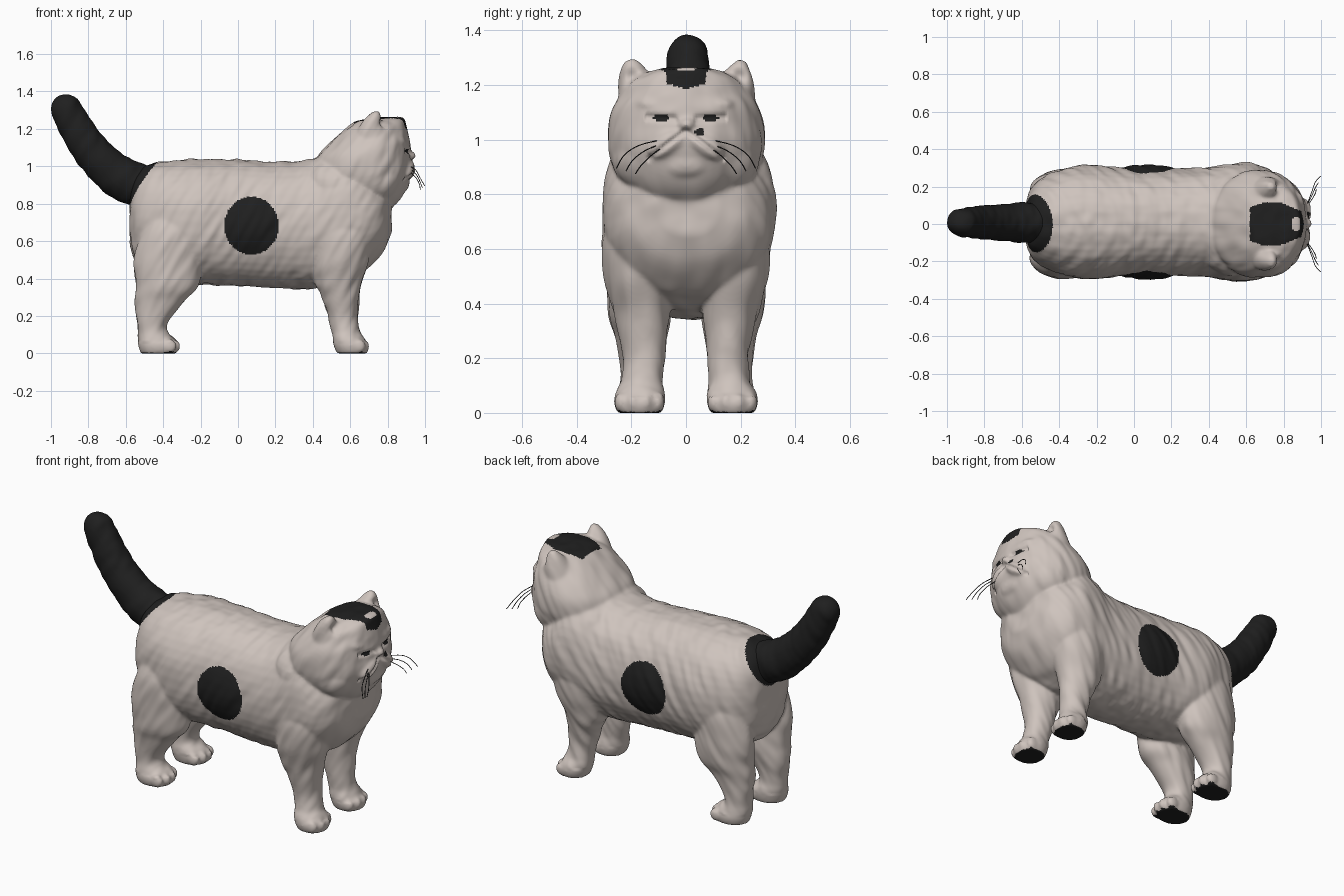
import bpy, bmesh, math
from mathutils import Vector, Matrix, noise

if "Cube" in bpy.data.objects:
    bpy.data.objects.remove(bpy.data.objects["Cube"])


def material(name, rgb):
    m = bpy.data.materials.new(name)
    m.diffuse_color = (*rgb, 1)
    m.use_nodes = True
    m.node_tree.nodes["Principled BSDF"].inputs["Base Color"].default_value = m.diffuse_color
    return m


CREAM = material("cream fur", (0.62, 0.55, 0.51))
BLACK = material("black fur", (0.014, 0.014, 0.014))


def resample(rows, steps=6):
    """Catmull-Rom interpolation of rows of numbers."""
    p = [rows[0]] + list(rows) + [rows[-1]]
    out = []
    for i in range(1, len(p) - 2):
        for k in range(steps):
            t = k / steps
            out.append([0.5 * (2 * b + (c - a) * t + (2 * a - 5 * b + 4 * c - d) * t * t
                               + (3 * b - a - 3 * c + d) * t ** 3)
                        for a, b, c, d in zip(*p[i - 1:i + 3])])
    return out + [list(rows[-1])]


def loft(bm, rings):
    """Skin closed rings of points and cap both ends."""
    vs = [[bm.verts.new(co) for co in r] for r in rings]
    n = len(vs[0])
    for a, b in zip(vs, vs[1:]):
        for i in range(n):
            bm.faces.new((a[i], a[(i + 1) % n], b[(i + 1) % n], b[i]))
    bm.faces.new(vs[0][::-1])
    bm.faces.new(vs[-1])


def oval(rx, ry, power, n=40):
    """Superellipse outline."""
    pts = []
    for i in range(n):
        c, s = math.cos(2 * math.pi * i / n), math.sin(2 * math.pi * i / n)
        pts.append((rx * math.copysign(abs(c) ** (2 / power), c),
                    ry * math.copysign(abs(s) ** (2 / power), s)))
    return pts


def column(bm, rows, power=2.1):
    """Stack of horizontal ovals: rows of z, x, y, rx, ry."""
    loft(bm, [[(x + a, y + b, z) for a, b in oval(max(rx, .01), max(ry, .01), power)]
              for z, x, y, rx, ry in resample(rows)])


def blob(bm, centre, radii, rot=Matrix()):
    mat = Matrix.Translation(centre) @ rot @ Matrix.Diagonal((*radii, 1))
    bmesh.ops.create_uvsphere(bm, u_segments=24, v_segments=16, radius=1, matrix=mat)


def fuse(bm, name, voxel, smooth):
    """Melt overlapping closed parts into one smooth skin."""
    bmesh.ops.recalc_face_normals(bm, faces=bm.faces[:])
    me = bpy.data.meshes.new(name + "_parts")
    bm.to_mesh(me)
    bm.free()
    ob = bpy.data.objects.new(name, me)
    bpy.context.collection.objects.link(ob)
    r = ob.modifiers.new("fuse", 'REMESH')
    r.mode, r.voxel_size, r.use_smooth_shade = 'VOXEL', voxel, True
    s = ob.modifiers.new("soften", 'SMOOTH')
    s.factor, s.iterations = 0.5, smooth
    dg = bpy.context.evaluated_depsgraph_get()
    new = bpy.data.meshes.new_from_object(ob.evaluated_get(dg))
    ob.modifiers.clear()
    ob.data = new
    new.name = name
    new.materials.clear()
    for p in new.polygons:
        p.use_smooth = True
    return ob


def fur(ob, amount):
    """Soft fur streaks running down and back."""
    normals = [v.normal.copy() for v in ob.data.vertices]
    for v, n in zip(ob.data.vertices, normals):
        x, y, z = v.co
        if z > 0.06:
            v.co += n * amount * noise.noise(Vector((20 * x - 12 * z, 14 * y, 4 * z + 4 * x)))


bm = bmesh.new()

# torso: sections along x as x, low z, high z, half width
torso = [(-.578, .62, .84, .09), (-.565, .53, .92, .15), (-.53, .46, .985, .205),
         (-.45, .41, 1.018, .258), (-.33, .385, 1.033, .296), (-.22, .37, 1.04, .305),
         (-.02, .36, 1.037, .285), (.2, .35, 1.025, .285), (.4, .345, 1.04, .295),
         (.5, .37, 1.09, .31), (.6, .40, 1.1, .318), (.7, .46, 1.0, .295),
         (.78, .55, .95, .225), (.82, .65, .87, .11)]
loft(bm, [[(x, .01 + a, (lo + hi) / 2 + b) for a, b in oval(w, (hi - lo) / 2, 2.2)]
          for x, lo, hi, w in resample(torso)])
blob(bm, (.52, 0, .9), (.2, .28, .17))            # scruff

# head and neck: sections along z as z, back x, front x, half width
head = [(.74, .5, .78, .12), (.80, .45, .85, .19), (.86, .42, .89, .245),
        (.94, .41, .92, .28), (1.0, .41, .93, .288), (1.06, .43, .925, .284),
        (1.12, .485, .92, .265), (1.18, .55, .905, .23), (1.22, .60, .897, .195),
        (1.245, .645, .893, .145), (1.262, .73, .885, .08)]
column(bm, [(z, (a + b) / 2, 0, (b - a) / 2, w) for z, a, b, w in head], 2.2)
blob(bm, (.925, 0, 1.055), (.028, .03, .022))     # nose
blob(bm, (.87, 0, .915), (.05, .09, .06))         # chin

front_leg = [(0, .61, .17, .082, .082), (.04, .605, .17, .093, .094), (.08, .59, .167, .085, .088),
             (.12, .575, .16, .076, .075), (.2, .56, .152, .08, .076), (.3, .55, .157, .1, .09),
             (.38, .535, .163, .125, .105), (.5, .55, .18, .15, .12), (.65, .57, .2, .14, .105),
             (.78, .57, .2, .09, .06)]
hind_leg = [(0, -.425, .17, .095, .08), (.04, -.425, .17, .108, .09), (.08, -.44, .165, .098, .085),
            (.12, -.458, .165, .077, .076), (.18, -.455, .165, .087, .08), (.28, -.42, .165, .133, .095),
            (.36, -.38, .17, .167, .112), (.5, -.375, .18, .18, .11), (.65, -.36, .19, .15, .1),
            (.8, -.34, .19, .09, .05)]
for s in (-1, 1):
    # legs and toes
    for leg, toe_x in ((front_leg, .665), (hind_leg, -.345)):
        column(bm, [(z, x, s * y, rx, ry) for z, x, y, rx, ry in leg])
        for k, dx in zip((-.068, -.024, .024, .068), (-.02, 0, 0, -.02)):
            blob(bm, (toe_x + dx, s * .17 + k, .038), (.038, .024, .037))
    # muzzle pads, cheeks and brows
    blob(bm, (.897, s * .06, .99), (.05, .09, .045), Matrix.Rotation(-s * .55, 4, 'X'))
    blob(bm, (.73, s * .145, .94), (.14, .125, .13))
    blob(bm, (.855, s * .1, 1.125), (.05, .085, .035), Matrix.Rotation(s * .1, 4, 'X'))
    # ears
    tilt = Matrix.Rotation(-s * .2, 4, 'X')
    rings = []
    for h, w, d in resample([(0, .08, .09), (.06, .064, .07), (.11, .042, .046), (.145, .018, .016)]):
        rings.append([Matrix.Translation((.705, s * .175, 1.15)) @ tilt @ Vector((a + h * .2, b, h))
                      for a, b in oval(d, w, 2)])
    loft(bm, rings)
cat = fuse(bm, "cat_body", 0.0085, 9)
fur(cat, .007)


def spot(co):
    """Squared distance from the flank spot, 1 at its edge."""
    return ((co.x - .072) / .145) ** 2 + ((co.z - .683) / .155) ** 2


# face creases, ear hollows and slightly raised flank spots
for v in cat.data.vertices:
    x, y, z = v.co
    a = abs(y)
    if x > .8 and z > .85:
        if a < .14:
            v.co.x -= .013 * math.exp(-((z - 1.035 + .75 * a) / .011) ** 2)
        if .03 < a < .15:
            v.co.x -= .013 * math.exp(-((z - 1.075 - .06 * a) / .012) ** 2)
    elif x > .73 and z > 1.17 and a > .13:
        v.co.x -= .025 * math.exp(-((a - .195) / .025) ** 2 - ((z - 1.225) / .03) ** 2)
    elif a > .1 and spot(v.co) < 1:
        v.co.y += math.copysign(.024 * (1 - spot(v.co)), y)

# black markings: flank spots, cap, tail root, paw pads, eyes, mouth mark
cat.data.materials.append(CREAM)
cat.data.materials.append(BLACK)
rump = Vector((-.6, 0, .955))
for p in cat.data.polygons:
    c = p.center
    a = abs(c.y)
    flank = a > .1 and spot(c) < 1
    tuft = ((c.x - .868) / .024) ** 2 + (c.y / .04) ** 2 < 1 and p.normal.z > .5
    cap = (c.x > .62 and c.z > 1.185 + .28 * a and not tuft
           and a < min(.115, .09 + (c.x - .62) * .35, .115 - (c.x - .78) * .4))
    root = (c - rump).length < .178
    pad = c.z < .012 and p.normal.z < -.7
    face = c.x > .82
    eye = face and ((a - .09) / .03) ** 2 + ((c.z - 1.08) / .012) ** 2 < 1
    mark = face and ((c.y - .05) / .018) ** 2 + ((c.z - 1.028) / .013) ** 2 < 1
    p.material_index = int(flank or cap or root or pad or eye or mark)

# tail: x, z, radius along its centre line
bm = bmesh.new()
for x, z, r in resample([(-.50, .895, .11), (-.59, .92, .118), (-.69, .985, .108), (-.79, 1.09, .1),
                         (-.865, 1.205, .092), (-.918, 1.303, .083)], 8):
    blob(bm, (x, .008, z), (r, r * .92, r))
tail = fuse(bm, "tail", 0.011, 5)
fur(tail, .006)
tail.data.materials.append(BLACK)

# whiskers
for s in (-1, 1):
    for k in range(3):
        cu = bpy.data.curves.new("whisker", 'CURVE')
        cu.dimensions = '3D'
        cu.bevel_depth, cu.bevel_resolution = .002, 1
        sp = cu.splines.new('POLY')
        pts = resample([(.92, s * .09, 1.0 - .015 * k), (.95, s * (.17 - .02 * k), .98 - .02 * k),
                        (.97, s * (.225 - .03 * k), .945 - .02 * k),
                        (.998 - .012 * k, s * (.255 - .035 * k), .895 - .01 * k)], 4)
        sp.points.add(len(pts) - 1)
        for q, co in zip(sp.points, pts):
            q.co = (*co, 1)
        cu.materials.append(BLACK)
        bpy.context.collection.objects.link(bpy.data.objects.new("whisker", cu))
